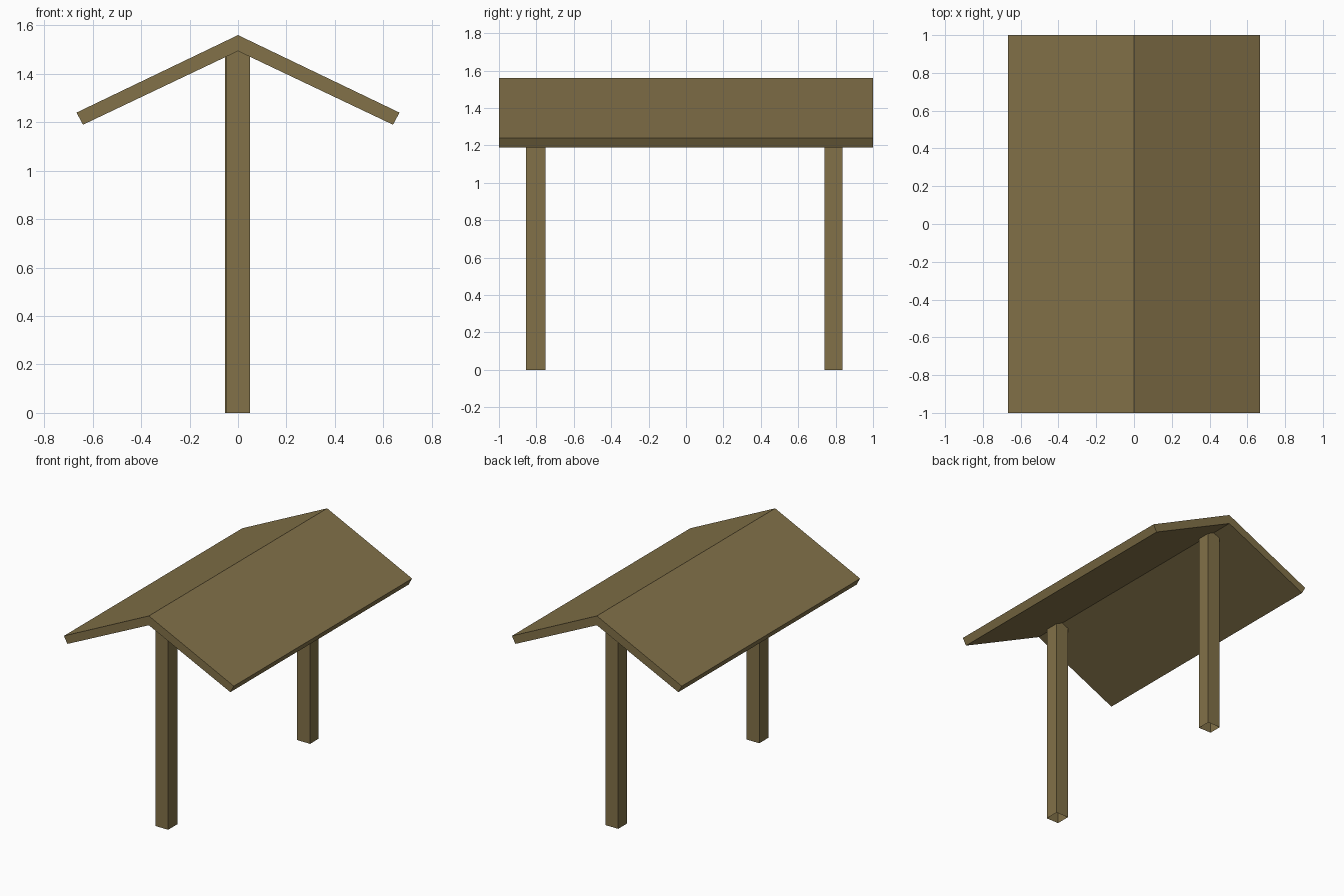
import bpy
import bmesh

cube = bpy.data.objects.get("Cube")
if cube:
    bpy.data.objects.remove(cube, do_unlink=True)

# Single wood colour
wood = bpy.data.materials.new("olive brown wood")
wood.use_nodes = True
colour = (0.223, 0.165, 0.065, 1.0)
wood.diffuse_color = colour
wood.node_tree.nodes["Principled BSDF"].inputs["Base Color"].default_value = colour


def extrude_profile(name, points, direction, caps=True):
    """Sweep a closed outline along a direction into a flat-faced solid."""
    bm = bmesh.new()
    start = [bm.verts.new(p) for p in points]
    end = [bm.verts.new([a + b for a, b in zip(p, direction)]) for p in points]
    count = len(points)
    for i in range(count):
        j = (i + 1) % count
        bm.faces.new((start[i], start[j], end[j], end[i]))
    if caps:
        bm.faces.new(start[::-1])
        bm.faces.new(end)
    bmesh.ops.recalc_face_normals(bm, faces=bm.faces)
    mesh = bpy.data.meshes.new(name)
    bm.to_mesh(mesh)
    bm.free()
    mesh.materials.append(wood)
    obj = bpy.data.objects.new(name, mesh)
    bpy.context.collection.objects.link(obj)
    return obj


# Gabled roof: half of the chevron outline, mirrored about the ridge
eave_top, eave_bottom = (0.667, 1.24), (0.64, 1.19)
outline = [(0, 1.56), eave_top, eave_bottom, (0, 1.494)]
outline += [(-x, z) for x, z in (eave_bottom, eave_top)]
extrude_profile("gable_roof", [(x, -1, z) for x, z in outline], (0, 2, 0))


# Square posts, open at the ends, reaching up into the roof
def post(name, x0, x1, y0, y1):
    base = [(x0, y0, 0), (x1, y0, 0), (x1, y1, 0), (x0, y1, 0)]
    extrude_profile(name, base, (0, 0, 1.5), caps=False)


post("front_post", -0.049, 0.05, -0.855, -0.752)
post("back_post", -0.053, 0.048, 0.74, 0.836)
